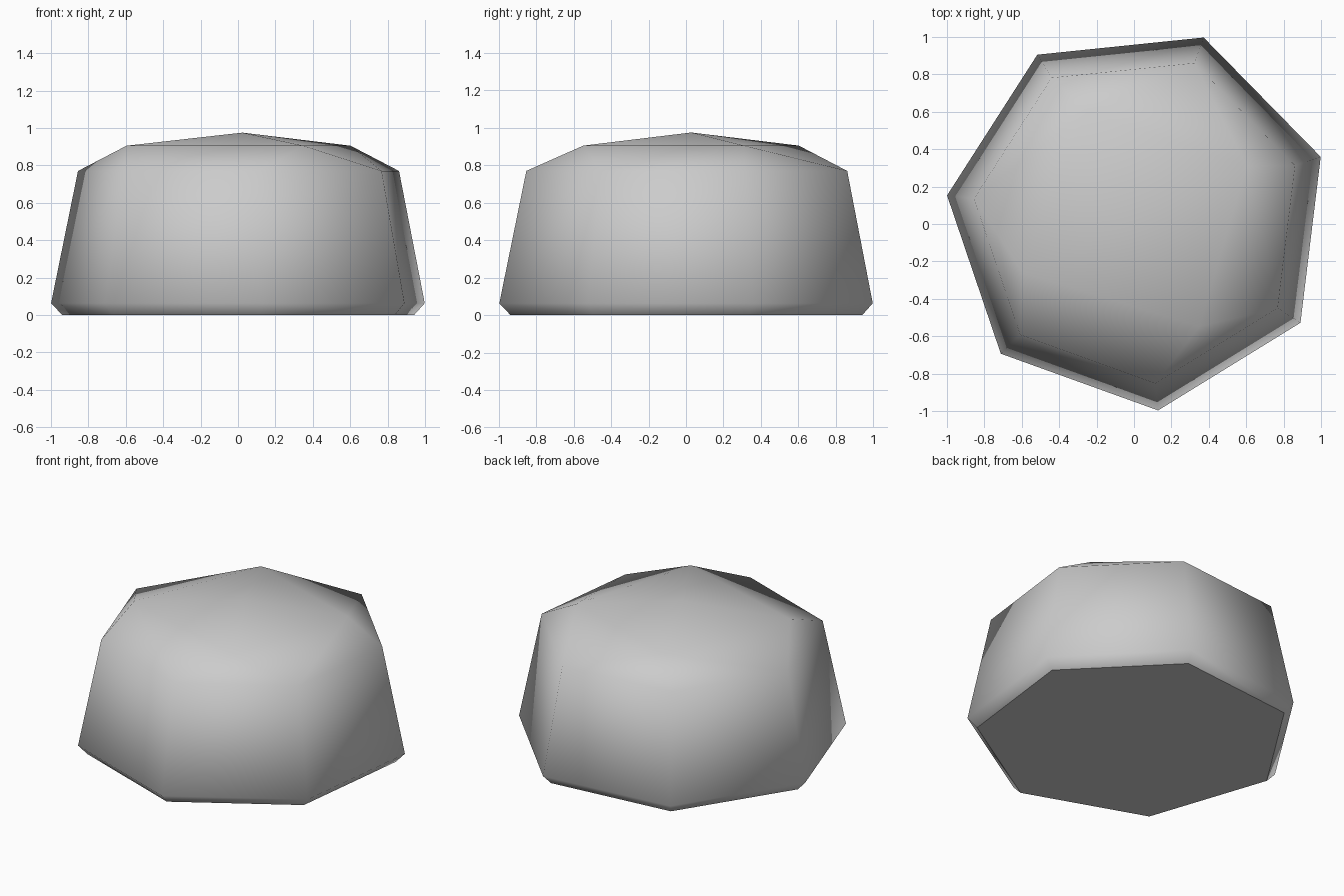
import bpy
import bmesh
from math import cos, sin, radians
from mathutils import Vector

# Remove the default cube
cube = bpy.data.objects.get("Cube")
if cube:
    bpy.data.objects.remove(cube, do_unlink=True)

# Single stone grey material
GREY = (0.6, 0.6, 0.6, 1.0)
stone = bpy.data.materials.new("stone_grey")
stone.use_nodes = True
stone.diffuse_color = GREY
shader = next(n for n in stone.node_tree.nodes if n.type == 'BSDF_PRINCIPLED')
shader.inputs["Base Color"].default_value = GREY
shader.inputs["Roughness"].default_value = 0.9

CENTRE = Vector((0.023, 0.028, 0))


def heptagon(radius, z):
    """Seven points around the stone at one height."""
    angles = [radians(18.75 + i * 360 / 7) for i in range(7)]
    return [CENTRE + Vector((radius * cos(a), radius * sin(a), z)) for a in angles]


# Body rings: base, widest rim, shoulder
points = heptagon(0.97, 0) + heptagon(1.03, 0.063) + heptagon(0.885, 0.77)

# Four-cornered crown and its low peak
crown = [(0.35, -0.548), (0.602, 0.31), (-0.25, 0.602), (-0.596, -0.26)]
points += [Vector((x, y, 0.905)) for x, y in crown]
points.append(CENTRE + Vector((0, 0, 0.975)))

# Wrap the points in one convex skin and merge coplanar triangles
bm = bmesh.new()
for p in points:
    bm.verts.new(p)
bmesh.ops.convex_hull(bm, input=bm.verts[:])
bmesh.ops.dissolve_limit(bm, angle_limit=radians(1), verts=bm.verts[:], edges=bm.edges[:])
bmesh.ops.recalc_face_normals(bm, faces=bm.faces[:])

# Smooth sides and top, flat underside with a crisp edge
for f in bm.faces:
    f.smooth = f.normal.z > -0.95
    if not f.smooth:
        for e in f.edges:
            e.smooth = False

mesh = bpy.data.meshes.new("stone")
bm.to_mesh(mesh)
bm.free()
mesh.materials.append(stone)
bpy.context.scene.collection.objects.link(bpy.data.objects.new("stone", mesh))
